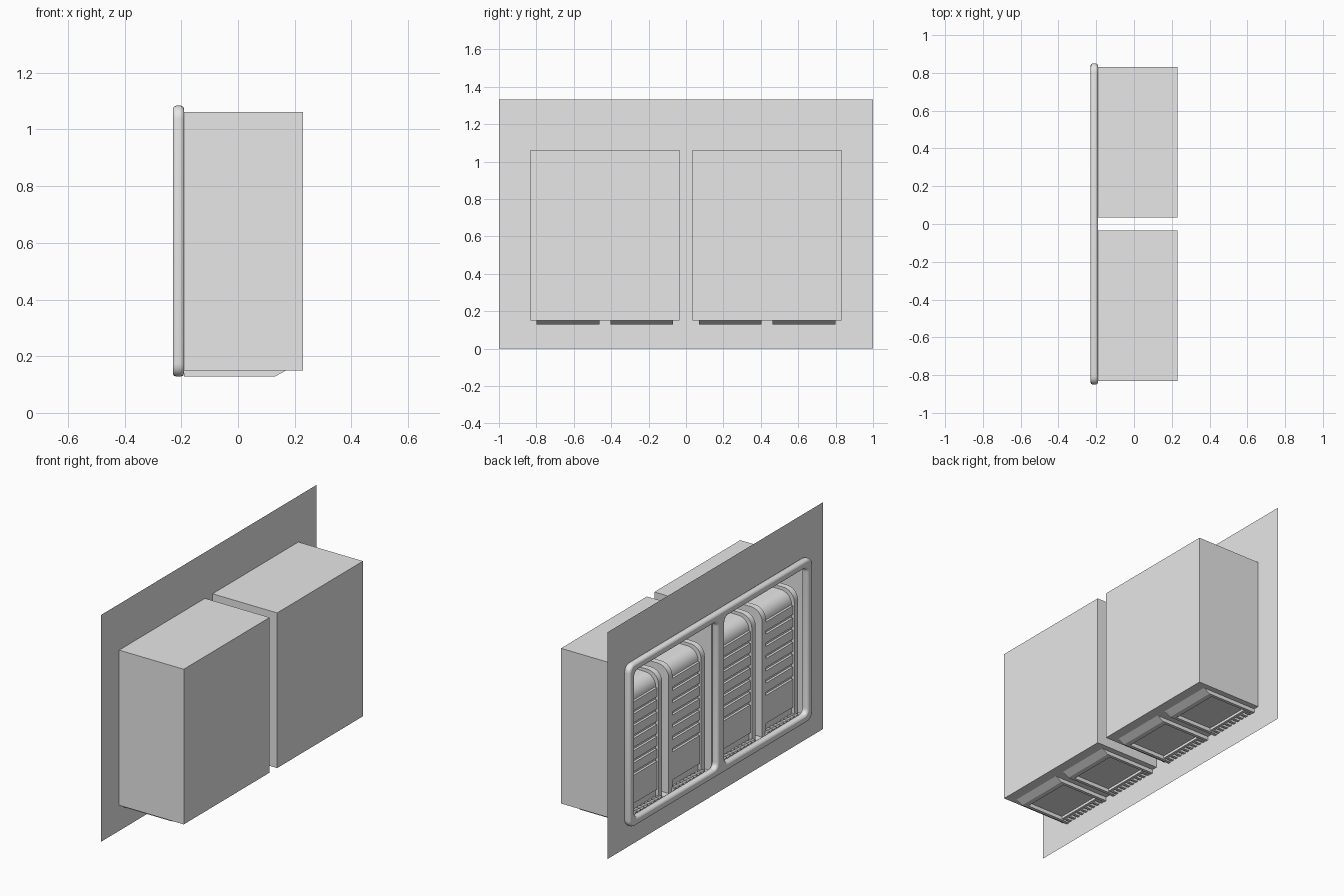
import bpy, bmesh, math
from mathutils import Matrix, Vector

if "Cube" in bpy.data.objects:
    bpy.data.objects.remove(bpy.data.objects["Cube"])

grey = bpy.data.materials.new("plain_grey")
grey.use_nodes = True
grey.diffuse_color = (0.8, 0.8, 0.8, 1)
grey.node_tree.nodes["Principled BSDF"].inputs["Base Color"].default_value = (0.8, 0.8, 0.8, 1)

WALL_X, BACK_X = -0.19, 0.23
BOX_Z = (0.15, 1.062)
BAYS = [(-0.832, -0.035), (0.035, 0.832)]


def finish(name, bm):
    mesh = bpy.data.meshes.new(name)
    bm.to_mesh(mesh)
    bm.free()
    mesh.materials.append(grey)
    obj = bpy.data.objects.new(name, mesh)
    bpy.context.collection.objects.link(obj)
    return obj


def block(bm, x, y, z):
    centre = Vector(((x[0] + x[1]) / 2, (y[0] + y[1]) / 2, (z[0] + z[1]) / 2))
    size = (x[1] - x[0], y[1] - y[0], z[1] - z[0], 1)
    return bmesh.ops.create_cube(bm, size=1, matrix=Matrix.Translation(centre) @ Matrix.Diagonal(size))


def extrude_side(bm, profile, y):
    # Solid from an (x, z) outline pulled along y
    face = bm.faces.new([bm.verts.new((px, y[0], pz)) for px, pz in profile])
    out = bmesh.ops.extrude_face_region(bm, geom=[face])
    moved = [g for g in out["geom"] if isinstance(g, bmesh.types.BMVert)]
    bmesh.ops.translate(bm, verts=moved, vec=(0, y[1] - y[0], 0))
    bmesh.ops.recalc_face_normals(bm, faces=bm.faces[:])


def rounded_rect(y, z, r, steps=5):
    pts = []
    corners = [(y[1] - r, z[1] - r), (y[0] + r, z[1] - r), (y[0] + r, z[0] + r), (y[1] - r, z[0] + r)]
    for k, (cy, cz) in enumerate(corners):
        for i in range(steps + 1):
            a = math.pi / 2 * (k + i / steps)
            pts.append((cy + r * math.cos(a), cz + r * math.sin(a)))
    return pts


# Wall sheet with two openings
bm = bmesh.new()
ys = [-1, *BAYS[0], *BAYS[1], 1]
zs = [0, *BOX_Z, 1.333]
for i in range(5):
    for j in range(3):
        if j == 1 and i in (1, 3):
            continue
        quad = [(ys[i], zs[j]), (ys[i], zs[j + 1]), (ys[i + 1], zs[j + 1]), (ys[i + 1], zs[j])]
        bm.faces.new([bm.verts.new((WALL_X, py, pz)) for py, pz in quad])
bmesh.ops.remove_doubles(bm, verts=bm.verts[:], dist=0.0001)
finish("wall_sheet", bm)

# Raised front frame with two rounded openings
curve = bpy.data.curves.new("front_frame", "CURVE")
curve.dimensions = "2D"
curve.fill_mode = "BOTH"
curve.extrude, curve.bevel_depth, curve.offset = 0.008, 0.012, -0.012
curve.bevel_resolution = 1
outlines = [((-0.85, 0.85), (0.128, 1.084), 0.045)]
outlines += [((a + 0.03 * (a < -0.1), b - 0.03 * (b > 0.1)), (0.175, 1.037), 0.03) for a, b in BAYS]
for y, z, r in outlines:
    pts = rounded_rect(y, z, r)
    spline = curve.splines.new("POLY")
    spline.points.add(len(pts) - 1)
    for p, (py, pz) in zip(spline.points, pts):
        p.co = (py, pz, 0, 1)
    spline.use_cyclic_u = True
curve.materials.append(grey)
frame = bpy.data.objects.new("front_frame", curve)
bpy.context.collection.objects.link(frame)
frame.matrix_world = Matrix(((0, 0, 1, WALL_X - 0.02), (1, 0, 0, 0), (0, 1, 0, 0), (0, 0, 0, 1)))

# Slatted cassette: profile with a rounded top front edge
FRONT, REAR, TOP, R = -0.17, 0.17, 0.90, 0.07


def side_profile(inset):
    f, t = FRONT + inset, TOP - inset
    arc = [(f + R - R * math.cos(a), t - R + R * math.sin(a))
           for a in (math.pi / 2 * i / 6 for i in range(7))]
    return [(f, 0.152)] + arc + [(REAR, t), (REAR, 0.152)]


def cassette(name, y0, y1):
    rim = 0.035
    bm = bmesh.new()
    extrude_side(bm, side_profile(0.018), (y0 + rim, y1 - rim))
    for a, b in ((y0, y0 + rim), (y1 - rim, y1)):
        extrude_side(bm, side_profile(0), (a, b))
    body = finish(name + "_body", bm)
    bpy.ops.object.select_all(action="DESELECT")
    body.select_set(True)
    bpy.context.view_layer.objects.active = body
    bpy.ops.object.shade_smooth_by_angle(angle=math.radians(35))

    # Front slats, with a plain panel below them
    bm = bmesh.new()
    inner = (y0 + rim + 0.008, y1 - rim - 0.008)
    for i in range(6):
        z = 0.40 + i * 0.072
        block(bm, (FRONT + 0.004, FRONT + 0.02), inner, (z, z + 0.052))
    block(bm, (FRONT + 0.004, FRONT + 0.02), inner, (0.215, 0.38))
    finish(name + "_slats", bm)

    # Bottom rim with a sloped rear edge and a comb of teeth
    bm = bmesh.new()
    lip = 0.018
    runner = [(WALL_X, 0.128), (0.13, 0.128), (0.17, 0.15), (WALL_X, 0.15)]
    for a, b in ((y0, y0 + lip), (y1 - lip, y1)):
        extrude_side(bm, runner, (a, b))
    extrude_side(bm, [(0.10, 0.128), (0.13, 0.128), (0.17, 0.15), (0.10, 0.15)], (y0 + lip, y1 - lip))
    block(bm, (-0.155, -0.14), (y0 + lip, y1 - lip), (0.135, 0.15))
    count = 9
    for i in range(count):
        c = y0 + lip + (y1 - y0 - 2 * lip) * (i + 0.5) / count
        block(bm, (WALL_X, -0.155), (c - 0.008, c + 0.008), (0.13, 0.175))
    finish(name + "_bottom_rim", bm)


# Open-fronted boxes, each holding two cassettes
for side, (a, b) in zip(("right", "left"), BAYS):
    bm = bmesh.new()
    block(bm, (WALL_X, BACK_X), (a, b), BOX_Z)
    bmesh.ops.delete(bm, geom=[f for f in bm.faces if f.normal.x < -0.5], context="FACES_ONLY")
    finish(side + "_box", bm)
    mid = (a + b) / 2
    cassette(side + "_cassette_a", mid - 0.365, mid - 0.03)
    cassette(side + "_cassette_b", mid + 0.03, mid + 0.365)
